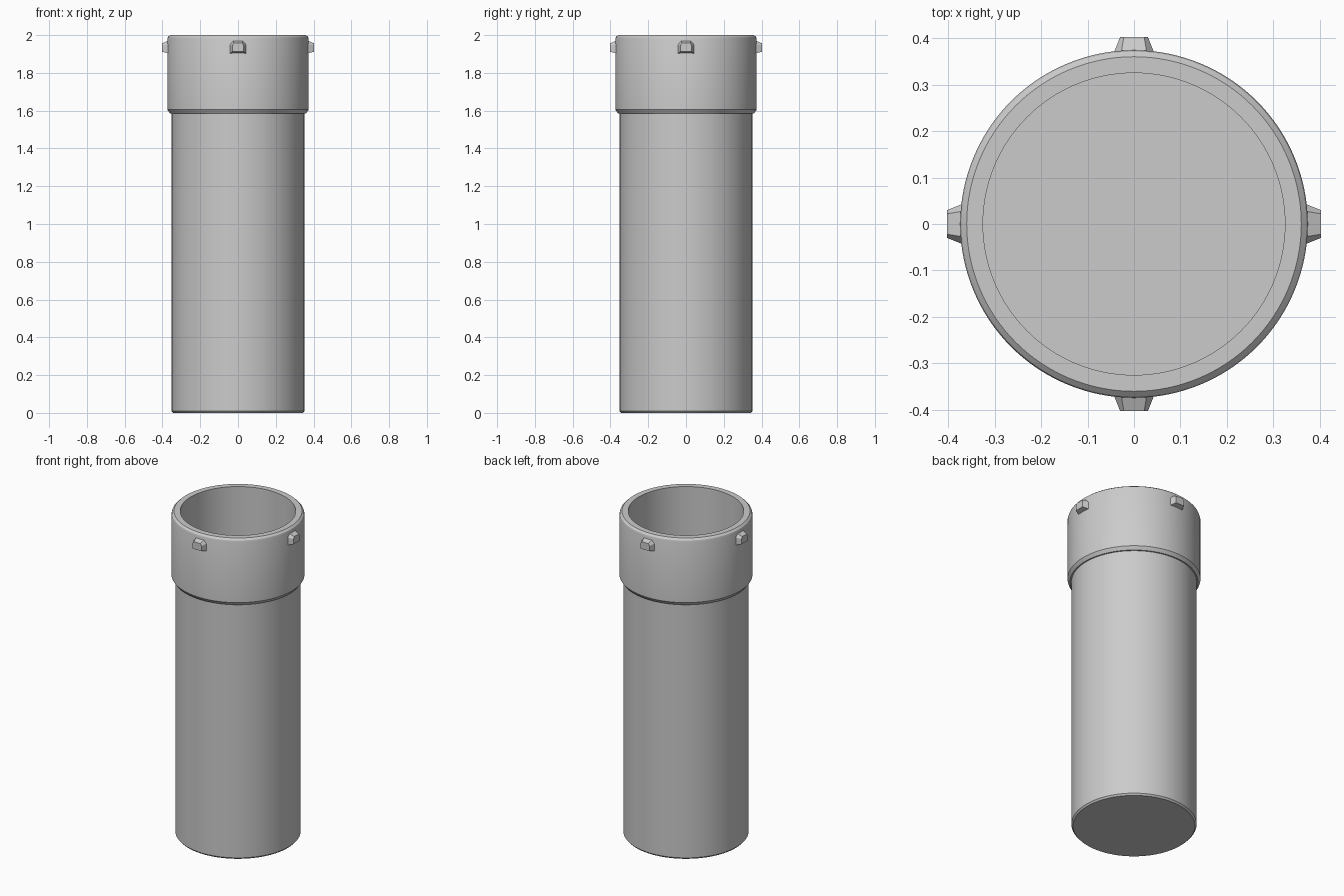
import bpy, bmesh, math
from mathutils import Matrix

if "Cube" in bpy.data.objects:
    bpy.data.objects.remove(bpy.data.objects["Cube"], do_unlink=True)

grey = bpy.data.materials.new("plain grey")
grey.use_nodes = True
colour = (0.6, 0.6, 0.6, 1)
grey.diffuse_color = colour
grey.node_tree.nodes["Principled BSDF"].inputs["Base Color"].default_value = colour


def finish(name, bm, smooth=True):
    bmesh.ops.recalc_face_normals(bm, faces=bm.faces)
    mesh = bpy.data.meshes.new(name)
    bm.to_mesh(mesh)
    bm.free()
    mesh.materials.append(grey)
    obj = bpy.data.objects.new(name, mesh)
    bpy.context.collection.objects.link(obj)
    if smooth:
        bpy.ops.object.select_all(action='DESELECT')
        obj.select_set(True)
        bpy.context.view_layer.objects.active = obj
        bpy.ops.object.shade_smooth_by_angle(angle=math.radians(25))
    return obj


def lathe(name, profile, steps=128):
    bm = bmesh.new()
    verts = [bm.verts.new((r, 0, z)) for r, z in profile]
    edges = [bm.edges.new(pair) for pair in zip(verts, verts[1:])]
    bmesh.ops.spin(bm, geom=verts + edges, cent=(0, 0, 0), axis=(0, 0, 1),
                   angle=math.tau, steps=steps, use_merge=True)
    bmesh.ops.remove_doubles(bm, verts=bm.verts, dist=0.0005)
    return finish(name, bm)


# Hollow canister: underside, wall, wider collar, rim, bore and floor
lathe("canister_body", [
    (0, 0), (0.343, 0), (0.352, 0.01), (0.352, 1.585),
    (0.360, 1.585), (0.374, 1.605), (0.374, 1.98), (0.371, 1.99), (0.360, 2.0),
    (0.325, 2.0), (0.325, 0.03), (0, 0.03)])


# Tapered locking lugs around the collar
def lug(name, angle):
    root = [(-0.045, 1.902), (0.045, 1.902), (0.045, 1.95), (0.028, 1.972), (-0.028, 1.972), (-0.045, 1.95)]
    tip = [(-0.030, 1.912), (0.030, 1.912), (0.030, 1.945), (0.022, 1.957), (-0.022, 1.957), (-0.030, 1.945)]
    bm = bmesh.new()
    inner = [bm.verts.new((x, -0.365, z)) for x, z in root]
    outer = [bm.verts.new((x, -0.402, z)) for x, z in tip]
    bm.faces.new(inner)
    bm.faces.new(outer)
    for i in range(len(root)):
        j = (i + 1) % len(root)
        bm.faces.new((inner[i], inner[j], outer[j], outer[i]))
    bmesh.ops.transform(bm, matrix=Matrix.Rotation(angle, 4, 'Z'), verts=bm.verts)
    finish(name, bm, smooth=False)


for i, side in enumerate(("front", "left", "back", "right")):
    lug(side + "_lug", i * math.pi / 2)
